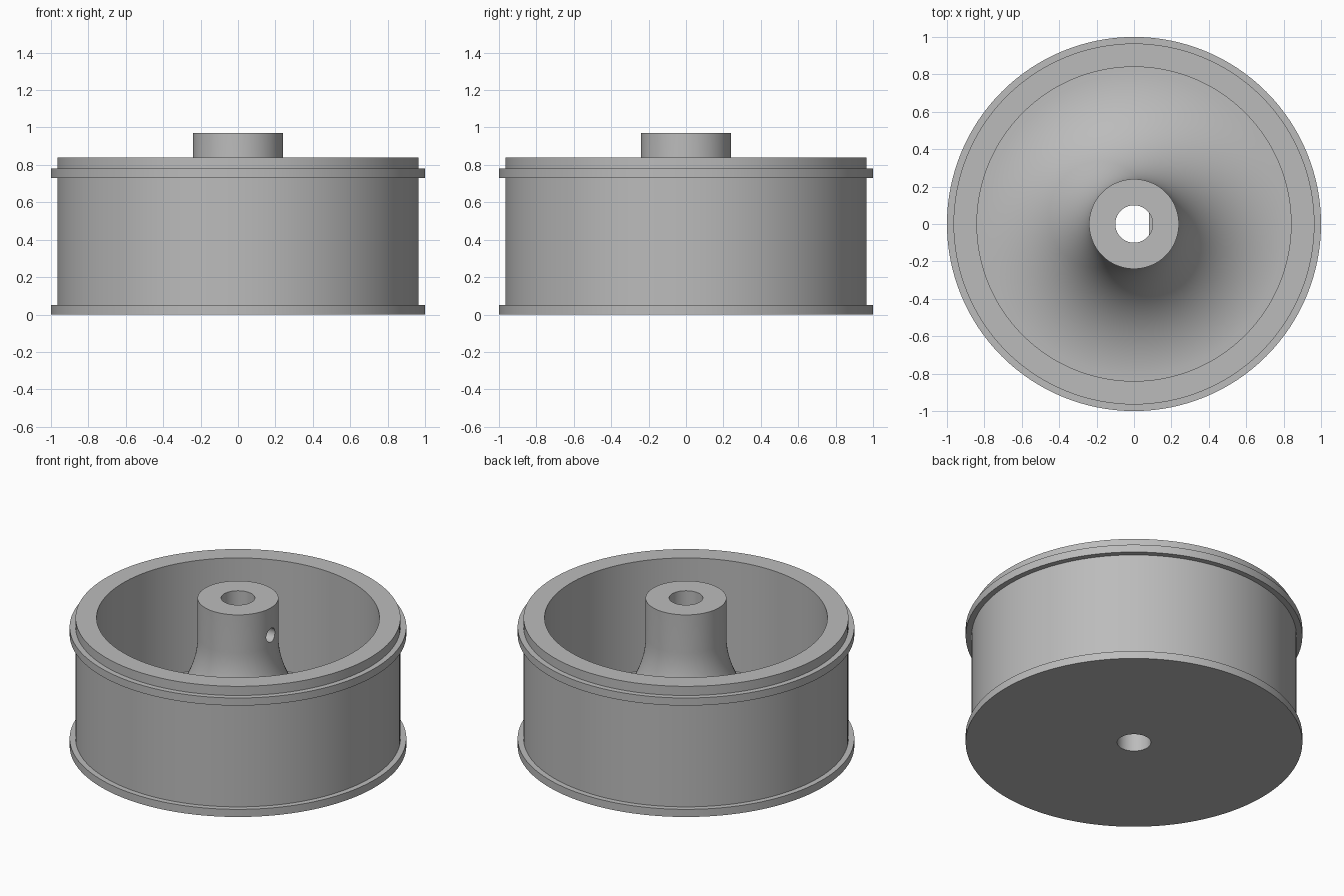
import bpy, bmesh, math
from mathutils import Matrix

if "Cube" in bpy.data.objects:
    bpy.data.objects.remove(bpy.data.objects["Cube"], do_unlink=True)

SEGMENTS = 128
BODY_R, FLANGE_R, POCKET_R = 0.965, 1.0, 0.84
HUB_R, BORE_R, RIM_TOP, HUB_TOP = 0.24, 0.1, 0.84, 0.97
FLOOR_Z = 0.12

grey = bpy.data.materials.new("plain grey")
grey.use_nodes = True
grey.diffuse_color = (0.5, 0.5, 0.5, 1)
grey.node_tree.nodes["Principled BSDF"].inputs["Base Color"].default_value = (0.5, 0.5, 0.5, 1)


def add_object(name, bm):
    bmesh.ops.recalc_face_normals(bm, faces=bm.faces)
    mesh = bpy.data.meshes.new(name)
    bm.to_mesh(mesh)
    bm.free()
    mesh.materials.append(grey)
    obj = bpy.data.objects.new(name, mesh)
    bpy.context.collection.objects.link(obj)
    return obj


def lathe(name, profile):
    """Revolve a closed (radius, height) profile about z."""
    bm = bmesh.new()
    verts = [bm.verts.new((r, 0, z)) for r, z in profile]
    edges = [bm.edges.new((a, b)) for a, b in zip(verts, verts[1:] + verts[:1])]
    bmesh.ops.spin(bm, geom=verts + edges, cent=(0, 0, 0), axis=(0, 0, 1),
                   angle=math.tau, steps=SEGMENTS)
    bmesh.ops.remove_doubles(bm, verts=bm.verts, dist=1e-5)
    return add_object(name, bm)


# Wheel: flanged drum, curved pocket floor flaring up into the hub
flare_r = POCKET_R - HUB_R
flare = []
for i in range(25):
    t = math.pi / 2 * (1 - i / 24)
    flare.append((POCKET_R - flare_r * math.cos(t),
                  FLOOR_Z + flare_r * (1 - math.sin(t))))
profile = [(BORE_R, 0), (FLANGE_R, 0), (FLANGE_R, 0.05), (BODY_R, 0.05),
           (BODY_R, 0.73), (FLANGE_R, 0.73), (FLANGE_R, 0.78), (BODY_R, 0.78),
           (BODY_R, RIM_TOP), (POCKET_R, RIM_TOP)]
profile += flare + [(HUB_R, HUB_TOP), (BORE_R, HUB_TOP)]
wheel = lathe("wheel_body", profile)

# Set screw hole through the +x side of the hub
bm = bmesh.new()
bmesh.ops.create_cone(bm, cap_ends=True, segments=32, radius1=0.045, radius2=0.045,
                      depth=0.3,
                      matrix=Matrix.Translation((0.2, 0, 0.79)) @ Matrix.Rotation(math.pi / 2, 4, 'Y'))
cutter = add_object("screw_hole_cutter", bm)
cutter.hide_render = True
cut = wheel.modifiers.new("screw_hole", 'BOOLEAN')
cut.operation = 'DIFFERENCE'
cut.solver = 'EXACT'
cut.object = cutter
bpy.context.view_layer.objects.active = wheel
bpy.ops.object.modifier_apply(modifier=cut.name)
bpy.data.objects.remove(cutter, do_unlink=True)

# Flat inside the bore that keys the shaft
bm = bmesh.new()
half = math.acos(0.08 / BORE_R)
arc = [half * (i / 6 - 1) for i in range(13)]
base = bm.faces.new([bm.verts.new((BORE_R * math.cos(a), BORE_R * math.sin(a), 0.1)) for a in arc])
top = bmesh.ops.extrude_face_region(bm, geom=[base])["geom"]
bmesh.ops.translate(bm, vec=(0, 0, 0.6),
                    verts=[v for v in top if isinstance(v, bmesh.types.BMVert)])
bore_flat = add_object("bore_flat", bm)

# Smooth round walls, sharp rims
for obj in (wheel, bore_flat):
    bpy.ops.object.select_all(action='DESELECT')
    obj.select_set(True)
    bpy.context.view_layer.objects.active = obj
    bpy.ops.object.shade_smooth_by_angle(angle=math.radians(30))
